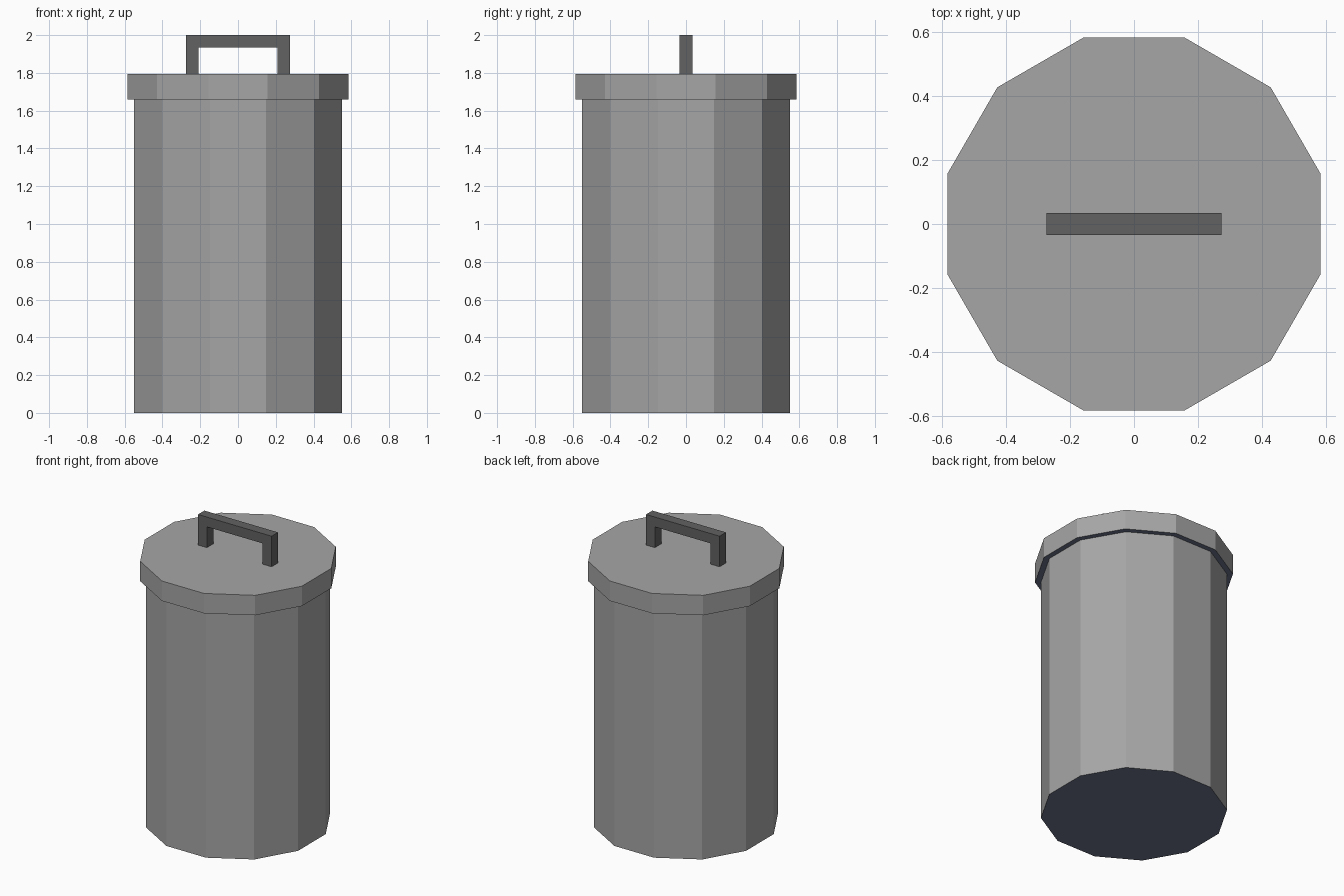
import bpy, bmesh, math

if "Cube" in bpy.data.objects:
    bpy.data.objects.remove(bpy.data.objects["Cube"])

def material(name, r, g, b):
    m = bpy.data.materials.new(name)
    m.diffuse_color = (r, g, b, 1)
    m.use_nodes = True
    m.node_tree.nodes["Principled BSDF"].inputs["Base Color"].default_value = m.diffuse_color
    return m

steel = material("light grey metal", 0.381, 0.381, 0.381)
dark = material("dark grey metal", 0.122, 0.122, 0.122)
under = material("dark blue grey underside", 0.147, 0.168, 0.246)

def drum(name, apothem, z0, z1):
    # twelve-sided prism with flat sides facing the axes, dark underside
    bpy.ops.mesh.primitive_cylinder_add(
        vertices=12, radius=apothem / math.cos(math.pi / 12),
        depth=z1 - z0, location=(0, 0, (z0 + z1) / 2),
        rotation=(0, 0, math.pi / 12))
    ob = bpy.context.object
    ob.name = name
    ob.data.materials.append(steel)
    ob.data.materials.append(under)
    for p in ob.data.polygons:
        p.material_index = 1 if p.normal.z < -0.5 else 0

# can body and overhanging lid
drum("can_body", 0.550, 0, 1.662)
drum("lid", 0.585, 1.660, 1.794)

# handle: U-shaped profile extruded along y
W, T, Z0, Z1 = 0.274, 0.066, 1.794, 2.0
profile = [(-W, Z0), (-W + T, Z0), (-W + T, Z1 - T), (W - T, Z1 - T),
           (W - T, Z0), (W, Z0), (W, Z1), (-W, Z1)]
bm = bmesh.new()
face = bm.faces.new([bm.verts.new((x, -0.034, z)) for x, z in profile])
ext = bmesh.ops.extrude_face_region(bm, geom=[face], use_keep_orig=True)
bmesh.ops.translate(bm, vec=(0, 0.068, 0),
                    verts=[g for g in ext["geom"] if isinstance(g, bmesh.types.BMVert)])
bmesh.ops.recalc_face_normals(bm, faces=bm.faces)
mesh = bpy.data.meshes.new("handle")
bm.to_mesh(mesh)
bm.free()
mesh.materials.append(dark)
bpy.context.collection.objects.link(bpy.data.objects.new("handle", mesh))
